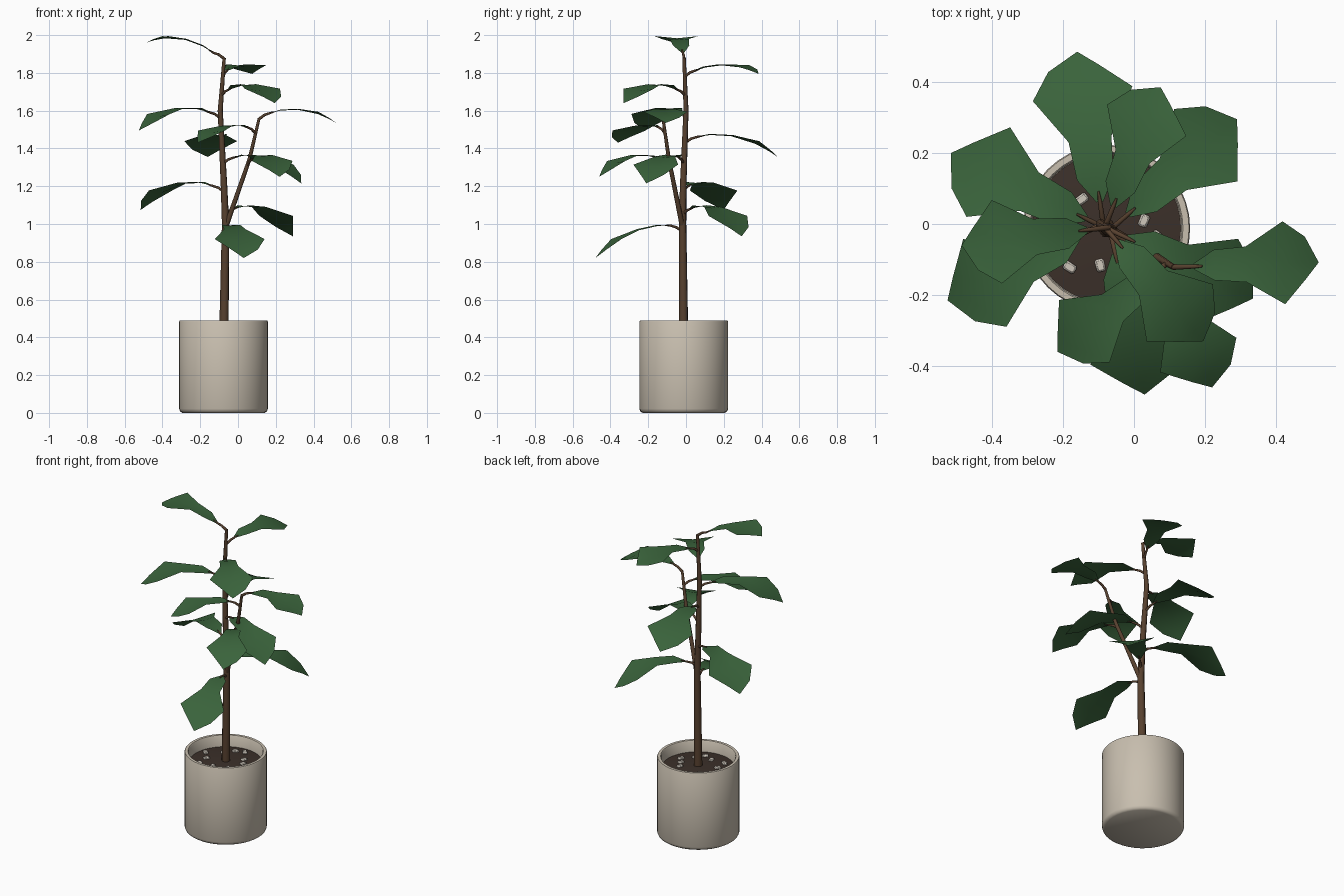
import bpy, bmesh, math, random
from mathutils import Vector, Matrix

random.seed(4)
default = bpy.data.objects.get("Cube")
if default:
    bpy.data.objects.remove(default, do_unlink=True)


def make_material(name, rgb):
    mat = bpy.data.materials.new(name)
    mat.use_nodes = True
    colour = (*rgb, 1)
    mat.diffuse_color = colour
    mat.node_tree.nodes["Principled BSDF"].inputs["Base Color"].default_value = colour
    return mat


ceramic = make_material("warm grey ceramic", (.58, .52, .43))
earth = make_material("dark soil", (.045, .03, .023))
stone = make_material("pale stone", (.62, .57, .5))
bark = make_material("brown bark", (.095, .052, .028))
foliage = make_material("deep green leaf", (.042, .125, .044))


def add_object(name, mesh, mat, angle=40):
    obj = bpy.data.objects.new(name, mesh)
    bpy.context.collection.objects.link(obj)
    mesh.materials.clear()
    mesh.materials.append(mat)
    bpy.ops.object.select_all(action='DESELECT')
    obj.select_set(True)
    bpy.context.view_layer.objects.active = obj
    bpy.ops.object.shade_smooth_by_angle(angle=math.radians(angle))
    return obj


def mesh_from(bm, name):
    mesh = bpy.data.meshes.new(name)
    bm.to_mesh(mesh)
    bm.free()
    return mesh


def lathe(name, profile, mat, centre, steps=40):
    bm = bmesh.new()
    verts = [bm.verts.new((r, 0, z)) for r, z in profile]
    edges = [bm.edges.new(pair) for pair in zip(verts, verts[1:])]
    bmesh.ops.spin(bm, geom=verts + edges, cent=(0, 0, 0), axis=(0, 0, 1),
                   angle=math.tau, steps=steps, use_duplicate=False)
    bmesh.ops.remove_doubles(bm, verts=bm.verts, dist=.0001)
    bmesh.ops.recalc_face_normals(bm, faces=bm.faces)
    bmesh.ops.translate(bm, verts=bm.verts, vec=centre)
    return add_object(name, mesh_from(bm, name), mat)


def tube(name, points, radii, mat):
    curve = bpy.data.curves.new(name, 'CURVE')
    curve.dimensions = '3D'
    curve.bevel_depth = 1
    curve.bevel_resolution = 2
    curve.use_fill_caps = True
    spline = curve.splines.new('POLY')
    spline.points.add(len(points) - 1)
    for point, co, radius in zip(spline.points, points, radii):
        point.co = (*co, 1)
        point.radius = radius
    helper = bpy.data.objects.new(name + " path", curve)
    bpy.context.collection.objects.link(helper)
    bpy.context.view_layer.update()
    graph = bpy.context.evaluated_depsgraph_get()
    mesh = bpy.data.meshes.new_from_object(helper.evaluated_get(graph))
    bpy.data.objects.remove(helper, do_unlink=True)
    return add_object(name, mesh, mat, angle=60)


def point_at(path, height):
    """Point on a rising path at the given height."""
    for low, high in zip(path, path[1:]):
        if height <= high[2]:
            break
    t = (height - low[2]) / (high[2] - low[2])
    return Vector(low).lerp(Vector(high), t)


# Pot with a chamfered foot and thick rim, and the soil inside it
centre = Vector((-.077, -.012, 0))
lathe("pot", [(0, 0), (.218, 0), (.23, .008), (.235, .022), (.235, .483), (.232, .488),
              (.215, .488), (.211, .483), (.208, .39), (0, .39)], ceramic, centre)
lathe("soil", [(.209, .418), (.12, .427), (0, .432)], earth, centre)

# Flat pebbles scattered around the soil
bm = bmesh.new()
for i in range(12):
    turn = math.tau * (i + .5) / 12 + random.uniform(-.12, .12)
    reach = random.uniform(.1, .17)
    spot = centre + Vector((reach * math.cos(turn), reach * math.sin(turn), .428))
    matrix = (Matrix.Translation(spot) @ Matrix.Rotation(random.uniform(0, 3), 4, 'Z')
              @ Matrix.Diagonal((.036, .026, .018, 1)))
    bmesh.ops.create_cube(bm, size=1, matrix=matrix)
bmesh.ops.bevel(bm, geom=bm.edges[:], offset=.005, segments=1, affect='EDGES')
add_object("pebbles", mesh_from(bm, "pebbles"), stone)

# Trunk and its side branch
trunk = [(-.075, -.013, .41), (-.066, -.018, 1), (-.074, -.015, 1.2),
         (-.094, 0, 1.6), (-.073, -.01, 1.88)]
branch = [(-.066, -.018, .98), (.06, -.09, 1.34), (.112, -.122, 1.56)]
tube("trunk", trunk, [.026, .02, .018, .014, .009], bark)
tube("branch", branch, [.014, .011, .008], bark)

# Leaf outline: distance along, left width, right width, as shares of the length
outline = [(.14, .02, .02), (.28, .11, .1), (.5, .125, .12),
           (.76, .29, .28), (.91, .18, .11)]


def leaf(name, path, height, middle, tip):
    base = point_at(path, height)
    tip = Vector(tip)
    along = Vector((tip.x - base.x, tip.y - base.y, 0))
    side = Vector((-along.y, along.x, 0))
    start = height + .032

    def rib(u):
        # Arched rib through the blade start, its middle and its tip
        a, b = .14, .5
        z = (start * (u - b) * (u - 1) / ((a - b) * (a - 1))
             + middle * (u - a) * (u - 1) / ((b - a) * (b - 1))
             + tip.z * (u - a) * (u - b) / ((1 - a) * (1 - b)))
        return Vector((base.x, base.y, z)) + along * u

    bm = bmesh.new()
    rows = []
    for u, left, right in outline:
        spots = []
        for v in (left, 0, -right):
            lift = Vector((0, 0, abs(v) * along.length * .1))
            spots.append(bm.verts.new(rib(u) + side * v + lift))
        rows.append(spots)
    for near, far in zip(rows, rows[1:]):
        for i in range(2):
            bm.faces.new((near[i], near[i + 1], far[i + 1], far[i]))
    end = bm.verts.new(tip)
    for i in range(2):
        bm.faces.new((rows[-1][i], rows[-1][i + 1], end))
    add_object(name, mesh_from(bm, name), foliage, angle=60)
    bend = base + along * .07 + Vector((0, 0, .022))
    tube(name + "_stalk", [base, bend, rib(.14), rib(.2)],
         [.008, .007, .006, .003], bark)


# Each leaf: parent, height of its joint, height of its middle, tip
leaves = [
    (trunk, .96, .967, (.03, -.48, .82)),
    (trunk, 1.05, 1.085, (.29, .295, .935)),
    (trunk, 1.17, 1.213, (-.515, .2, 1.075)),
    (trunk, 1.32, 1.353, (.335, -.21, 1.215)),
    (trunk, 1.43, 1.465, (-.16, .485, 1.355)),
    (trunk, 1.56, 1.608, (-.525, -.215, 1.495)),
    (trunk, 1.68, 1.735, (.195, -.33, 1.64)),
    (trunk, 1.78, 1.84, (.075, .385, 1.795)),
    (trunk, 1.875, 1.975, (-.485, -.06, 1.96)),
    (branch, 1.31, 1.36, (.22, -.46, 1.25)),
    (branch, 1.48, 1.515, (-.215, -.36, 1.43)),
    (branch, 1.555, 1.605, (.52, -.108, 1.535)),
]
for number, (path, height, middle, tip) in enumerate(leaves, 1):
    leaf(f"leaf_{number}", path, height, middle, tip)
